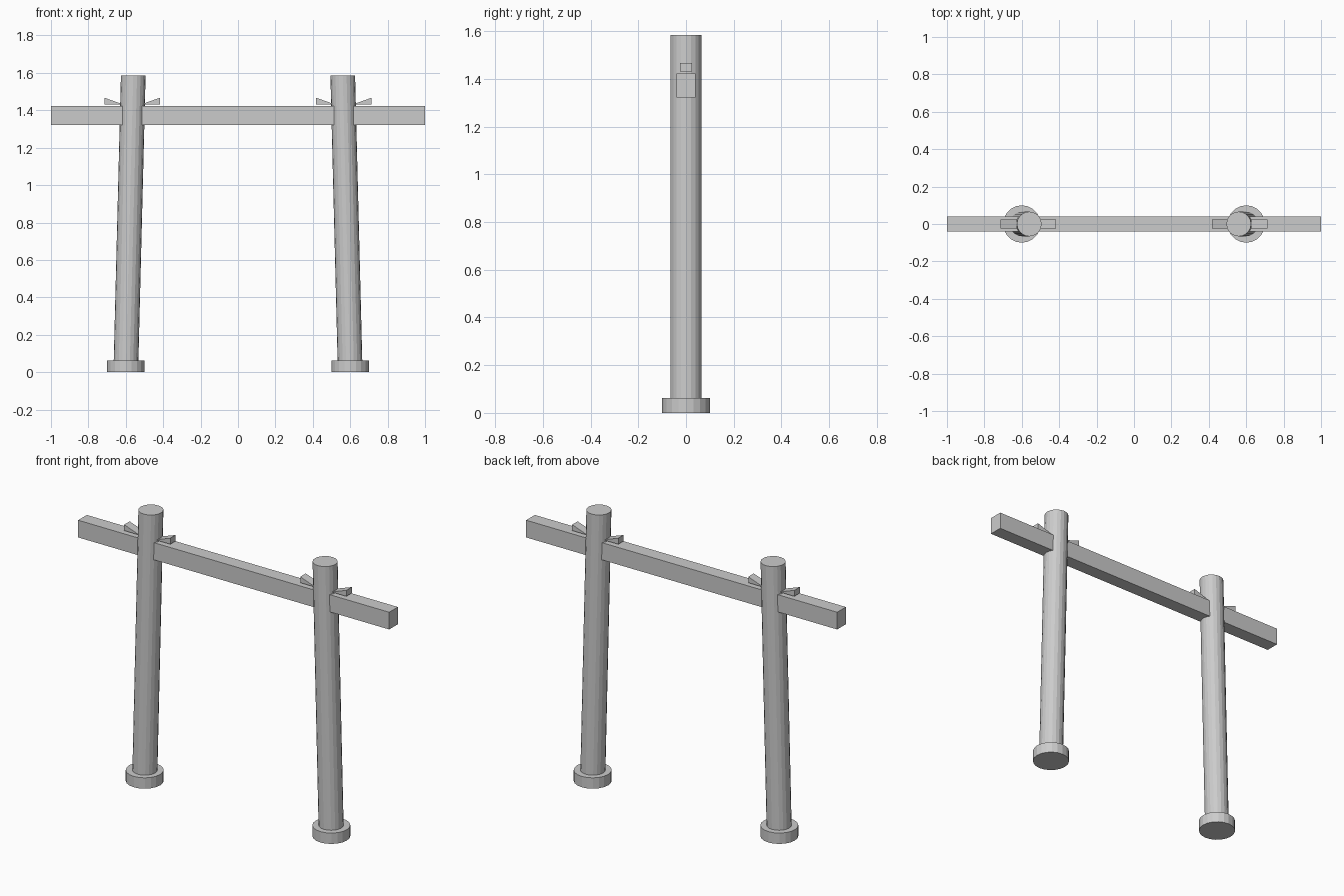
import bpy, bmesh
from mathutils import Matrix, Vector

if "Cube" in bpy.data.objects:
    bpy.data.objects.remove(bpy.data.objects["Cube"])


def add_mesh(name, bm):
    bmesh.ops.recalc_face_normals(bm, faces=bm.faces)
    me = bpy.data.meshes.new(name)
    bm.to_mesh(me)
    bm.free()
    ob = bpy.data.objects.new(name, me)
    bpy.context.collection.objects.link(ob)
    return ob


def column(name, x0, x1, z0, z1, radius, sides=20):
    """Upright cylinder whose top may be shifted sideways."""
    bm = bmesh.new()
    bmesh.ops.create_cone(bm, cap_ends=True, segments=sides, radius1=radius,
                          radius2=radius, depth=z1 - z0,
                          matrix=Matrix.Translation((0, 0, (z0 + z1) / 2)))
    for v in bm.verts:
        v.co.x += x0 + (x1 - x0) * (v.co.z - z0) / (z1 - z0)
    return add_mesh(name, bm)


def prism(name, profile, half_y):
    """Extrude an x-z outline across y."""
    bm = bmesh.new()
    face = bm.faces.new([bm.verts.new((x, -half_y, z)) for x, z in profile])
    out = bmesh.ops.extrude_face_region(bm, geom=[face])["geom"]
    verts = [g for g in out if isinstance(g, bmesh.types.BMVert)]
    bmesh.ops.translate(bm, verts=verts, vec=Vector((0, 2 * half_y, 0)))
    return add_mesh(name, bm)


# Crossbeam through both posts
prism("crossbeam", [(-1, 1.322), (1, 1.322), (1, 1.422), (-1, 1.422)], 0.04)

for side, s in (("left", -1), ("right", 1)):
    # Round footing and inward-leaning post
    column(side + "_footing", s * 0.6, s * 0.6, 0, 0.063, 0.1)
    column(side + "_post", s * 0.6, s * 0.56, 0, 1.585, 0.066)
    # Pair of wedges driven into the post above the beam
    for where, d in (("inner", -1), ("outer", 1)):
        c = s * 0.566
        tip, end = c + s * d * 0.05, c + s * d * 0.148
        prism(f"{side}_{where}_wedge",
              [(tip, 1.432), (end, 1.432), (end, 1.467)], 0.025)
